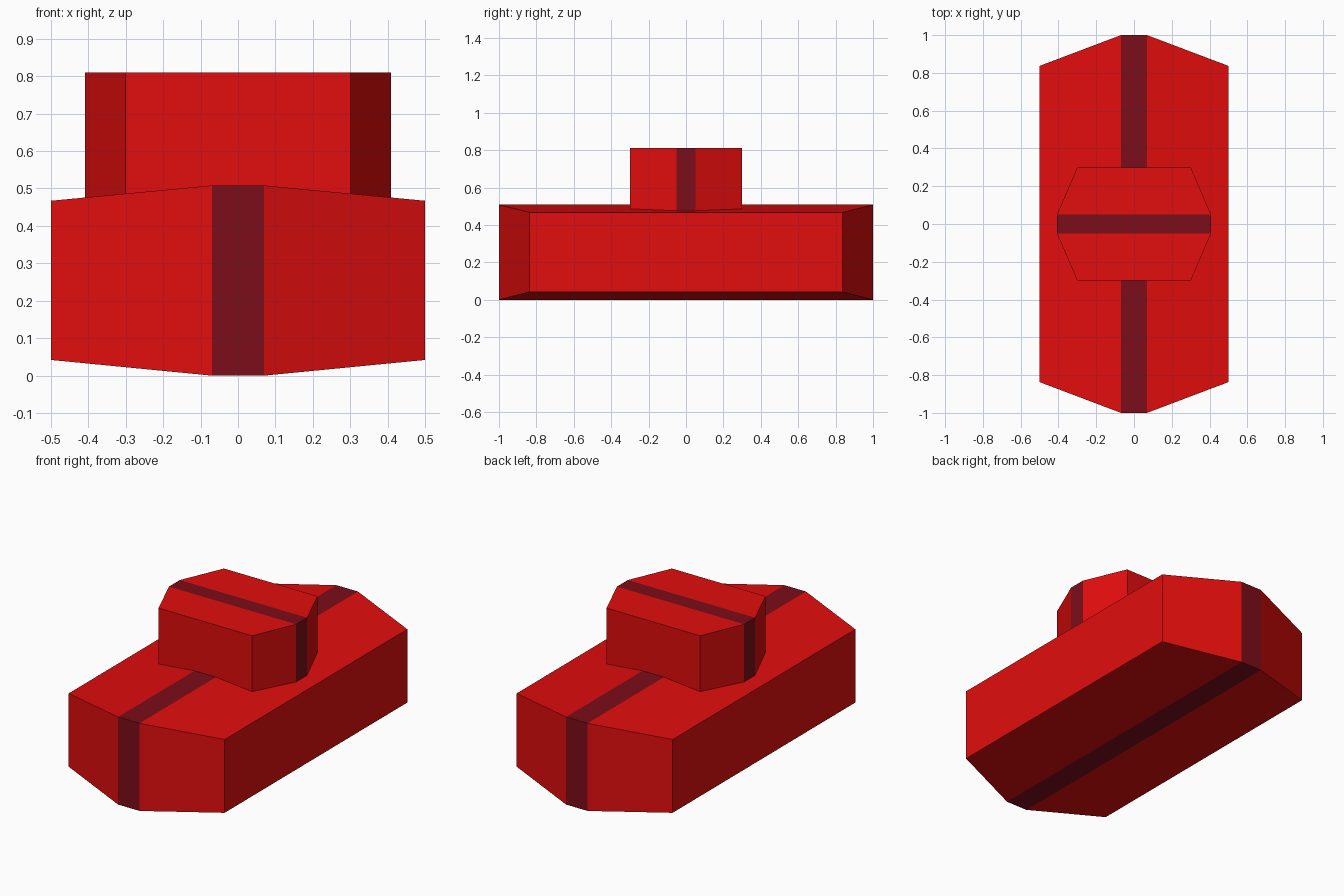
import bpy
import bmesh

if "Cube" in bpy.data.objects:
    bpy.data.objects.remove(bpy.data.objects["Cube"])


def material(name, color):
    mat = bpy.data.materials.new(name)
    mat.diffuse_color = color
    mat.use_nodes = True
    mat.node_tree.nodes["Principled BSDF"].inputs["Base Color"].default_value = mat.diffuse_color
    return mat


red = material("red_paint", (0.76, 0.004, 0.004, 1))
dark = material("dark_stripe", (0.2, 0.004, 0.01, 1))


def striped_block(name, sections, place):
    """Loft rectangles (position, half length, bottom, top); the middle band is the stripe."""
    bm = bmesh.new()
    rings = []
    for pos, half, low, high in sections:
        corners = [(-half, low), (half, low), (half, high), (-half, high)]
        rings.append([bm.verts.new(place(pos, h, z)) for h, z in corners])
    for band, (a, b) in enumerate(zip(rings, rings[1:])):
        for i in range(4):
            j = (i + 1) % 4
            face = bm.faces.new((a[i], a[j], b[j], b[i]))
            face.material_index = 1 if band == 1 else 0
    bm.faces.new(rings[0])
    bm.faces.new(rings[-1])
    bmesh.ops.recalc_face_normals(bm, faces=bm.faces)
    mesh = bpy.data.meshes.new(name)
    bm.to_mesh(mesh)
    bm.free()
    mesh.materials.append(red)
    mesh.materials.append(dark)
    obj = bpy.data.objects.new(name, mesh)
    bpy.context.collection.objects.link(obj)
    return obj


def mirrored(outer, inner):
    """Four sections, symmetric about the centre."""
    return [(-outer[0], *outer[1:]), (-inner[0], *inner[1:]), inner, outer]


# Long lower body, stripe running front to back
striped_block("body",
              mirrored((0.5, 0.837, 0.042, 0.467), (0.069, 1.0, 0.0, 0.508)),
              lambda p, h, z: (p, h, z))

# Crosswise upper block, sunk into the sloped roof, stripe running side to side
striped_block("upper_block",
              mirrored((0.3, 0.3, 0.46, 0.81), (0.05, 0.408, 0.46, 0.81)),
              lambda p, h, z: (h, p, z))
